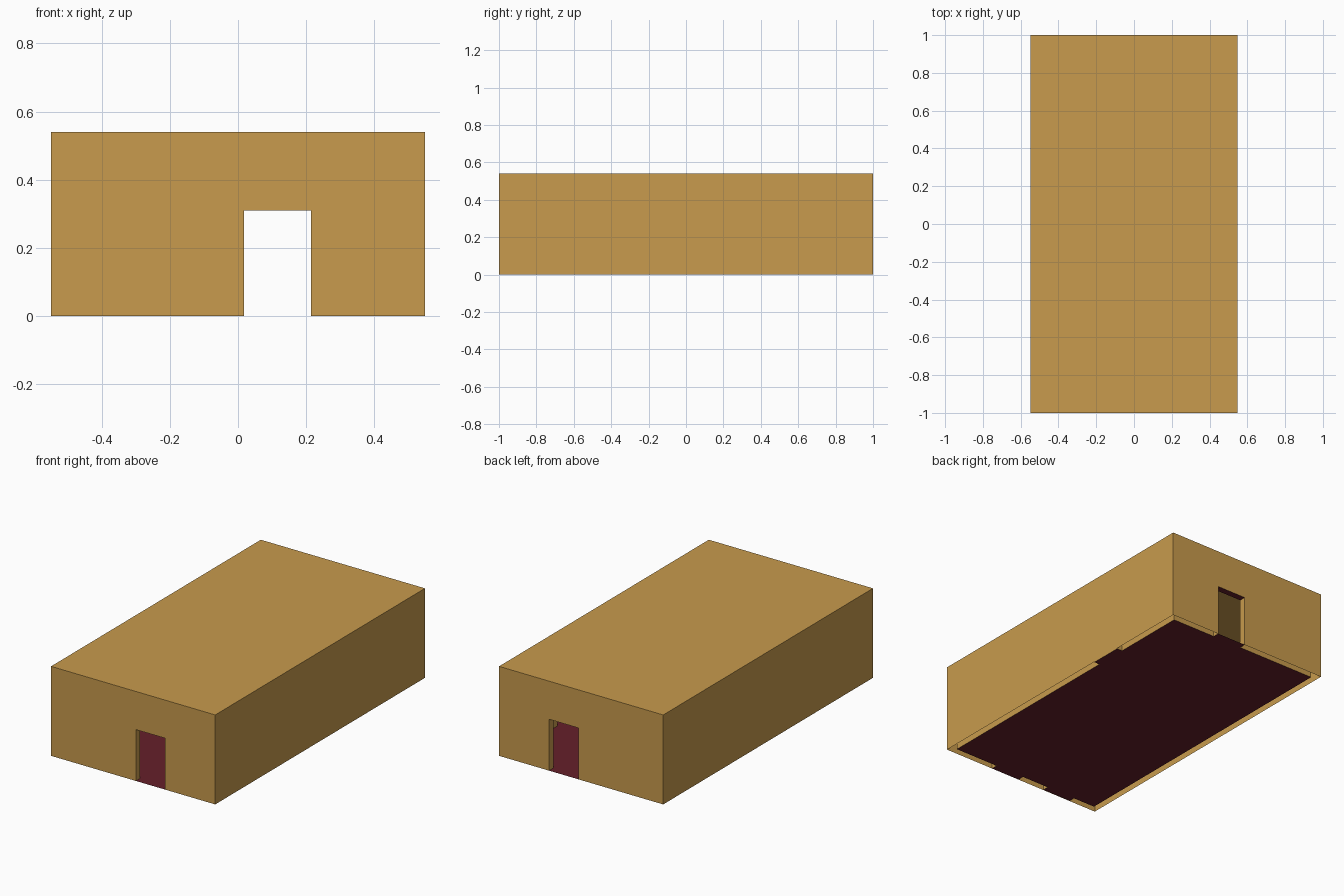
import bpy
from mathutils import Vector

if "Cube" in bpy.data.objects:
    bpy.data.objects.remove(bpy.data.objects["Cube"])

X, Y, H = 0.548, 1.0, 0.54       # outer half sizes and height
T = 0.04                         # wall thickness
XI, YI, HI = X - T, Y - T, H - T  # inner room
DOOR_H = 0.31


def material(name, rgb):
    m = bpy.data.materials.new(name)
    m.diffuse_color = (*rgb, 1)
    m.use_nodes = True
    m.node_tree.nodes["Principled BSDF"].inputs["Base Color"].default_value = m.diffuse_color
    return m


OCHRE = material("ochre_plaster", (0.578, 0.328, 0.074))
MAROON = material("maroon_floor", (0.13, 0.0145, 0.0235))


def build(name, quads):
    """Make an object from (four points, material slot) pairs."""
    verts = [p for q, _ in quads for p in q]
    faces = [tuple(range(4 * i, 4 * i + 4)) for i in range(len(quads))]
    me = bpy.data.meshes.new(name)
    me.from_pydata(verts, [], faces)
    me.materials.append(OCHRE)
    me.materials.append(MAROON)
    for poly, (_, slot) in zip(me.polygons, quads):
        poly.material_index = slot
    ob = bpy.data.objects.new(name, me)
    bpy.context.collection.objects.link(ob)


def upright(a, b, z0, z1):
    a, b = Vector((*a, 0)), Vector((*b, 0))
    lo, hi = Vector((0, 0, z0)), Vector((0, 0, z1))
    return ([a + lo, b + lo, b + hi, a + hi], 0)


def wall(a, b, top, openings=()):
    """Wall from a to b, split around the (start, end) door openings."""
    quads, at = [], a
    for s, e in openings:
        quads += [upright(at, s, 0, top), upright(s, e, DOOR_H, top)]
        at = e
    return quads + [upright(at, b, 0, top)]


def flat(x, y, z, slot, up):
    q = [Vector((-x, -y, z)), Vector((x, -y, z)), Vector((x, y, z)), Vector((-x, y, z))]
    return (q if up else q[::-1], slot)


def reveal(name, a, b, d, blind=False):
    """Doorway lining from inner opening a-b outwards along d."""
    a, b, d = Vector((*a, 0)), Vector((*b, 0)), Vector((*d, 0))
    h = Vector((0, 0, DOOR_H))
    quads = [([a, b, b + d, a + d], 1),
             ([a + h, a + d + h, b + d + h, b + h], 1),
             ([a, a + d, a + d + h, a + h], 0),
             ([b + d, b, b + h, b + d + h], 0)]
    if blind:
        quads.append(([a + d, b + d, b + d + h, a + d + h], 0))
    build(name, quads)


D0, D1 = 0.018, 0.214       # through doors, front and back
N0, N1 = -0.36, -0.165      # blind niche in the front wall
S0, S1 = 0.30, 0.50         # blind niche in the right wall

# Outer walls and roof
build("outer_shell",
      wall((-X, -Y), (X, -Y), H, [((D0, -Y), (D1, -Y))])
      + wall((X, -Y), (X, Y), H)
      + wall((X, Y), (-X, Y), H, [((D1, Y), (D0, Y))])
      + wall((-X, Y), (-X, -Y), H)
      + [flat(X, Y, H, 0, True)])

# Inner walls and ceiling
build("room_lining",
      wall((XI, -YI), (-XI, -YI), HI, [((D1, -YI), (D0, -YI)), ((N1, -YI), (N0, -YI))])
      + wall((-XI, -YI), (-XI, YI), HI)
      + wall((-XI, YI), (XI, YI), HI, [((D0, YI), (D1, YI))])
      + wall((XI, YI), (XI, -YI), HI, [((XI, S1), (XI, S0))])
      + [flat(XI, YI, HI, 0, False)])

# Floor
build("floor", [flat(XI, YI, 0, 1, True)])

# Doorways and blind niches
reveal("front_doorway", (D1, -YI), (D0, -YI), (0, -T))
reveal("back_doorway", (D0, YI), (D1, YI), (0, T))
reveal("front_niche", (N1, -YI), (N0, -YI), (0, -T + 0.003), True)
reveal("side_niche", (XI, S1), (XI, S0), (T - 0.003, 0), True)
